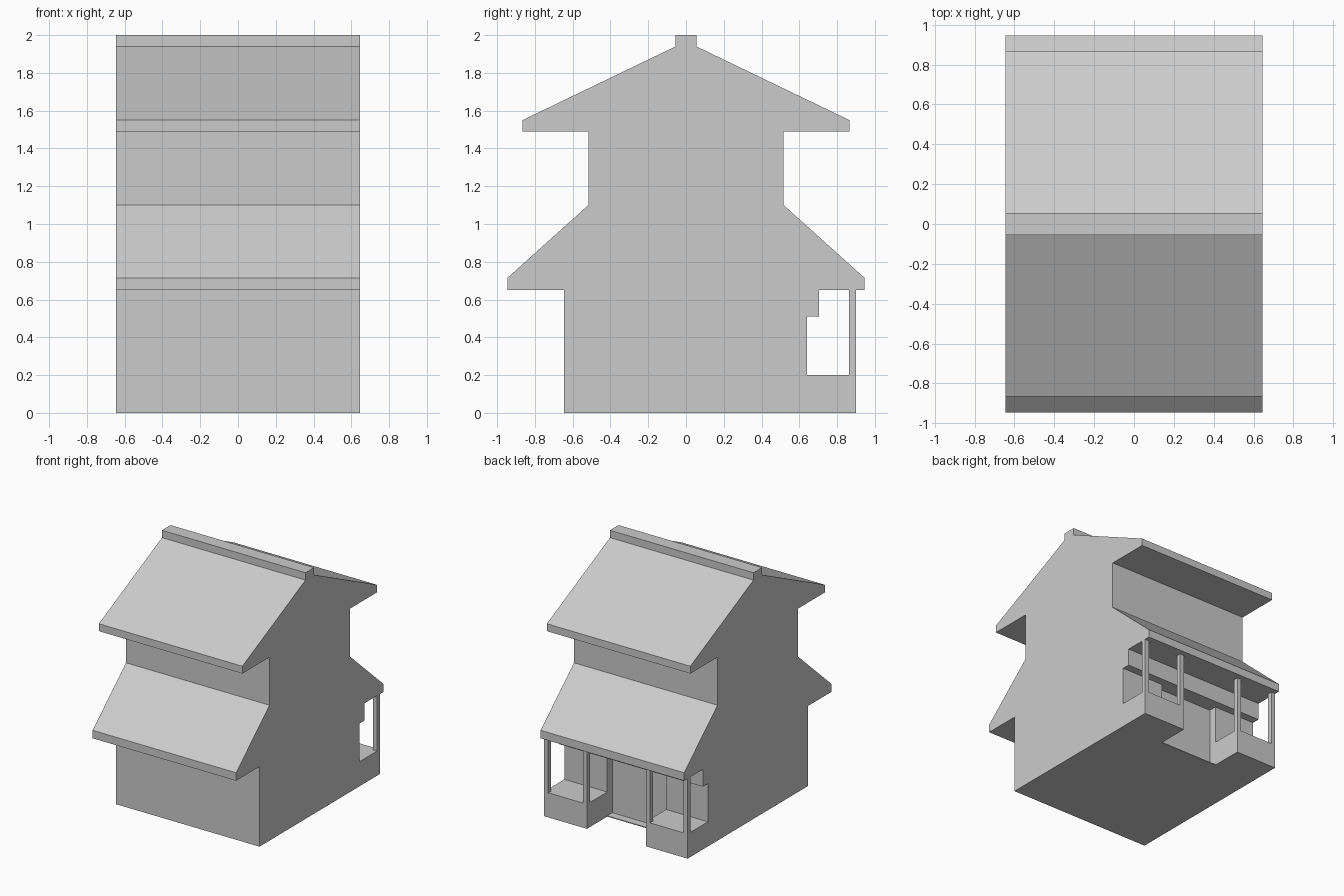
import bpy, bmesh

if "Cube" in bpy.data.objects:
    bpy.data.objects.remove(bpy.data.objects["Cube"])

HALF_W = 0.645          # half width of the house
DOOR = (-0.27, 0.26)    # doorway span in x


def prism(name, profile, x0, x1):
    """Extrude a closed (y, z) profile along x."""
    bm = bmesh.new()
    face = bm.faces.new([bm.verts.new((x0, y, z)) for y, z in profile])
    ext = bmesh.ops.extrude_face_region(bm, geom=[face])
    moved = [v for v in ext["geom"] if isinstance(v, bmesh.types.BMVert)]
    bmesh.ops.translate(bm, verts=moved, vec=(x1 - x0, 0, 0))
    bmesh.ops.recalc_face_normals(bm, faces=bm.faces)
    mesh = bpy.data.meshes.new(name)
    bm.to_mesh(mesh)
    bm.free()
    obj = bpy.data.objects.new(name, mesh)
    bpy.context.collection.objects.link(obj)
    return obj


def box(name, x0, x1, y0, y1, z0, z1):
    return prism(name, [(y0, z0), (y1, z0), (y1, z1), (y0, z1)], x0, x1)


# House: walls, lower eaves, upper storey, roof and ridge cap in one profile
upper = [(0.945, 0.65), (0.945, 0.715), (0.517, 1.10), (0.517, 1.49),
         (0.865, 1.49), (0.865, 1.55), (0.055, 1.94), (0.055, 2.0)]
front = [(-y, z) for y, z in reversed(upper)]
rear_wall = [(0.575, 0), (0.575, 0.51), (0.705, 0.51), (0.705, 0.65)]
prism("house_body", rear_wall + upper + front + [(-0.645, 0.65), (-0.645, 0)],
      -HALF_W, HALF_W)

# Rear wall and raised porch on each side of the doorway
porch = [(0.575, 0), (0.90, 0), (0.90, 0.20), (0.64, 0.20), (0.64, 0.51), (0.575, 0.51)]
POST = 0.037
for side, x0, x1 in (("left", -HALF_W, DOOR[0]), ("right", DOOR[1], HALF_W)):
    prism(f"porch_{side}", porch, x0, x1)
    # Posts at both ends of the porch block
    box(f"porch_post_{side}_a", x0, x0 + POST, 0.90 - POST, 0.90, 0.20, 0.65)
    box(f"porch_post_{side}_b", x1 - POST, x1, 0.90 - POST, 0.90, 0.20, 0.65)

# Thin door sill
box("door_sill", *DOOR, 0.575, 0.64, 0, 0.007)
